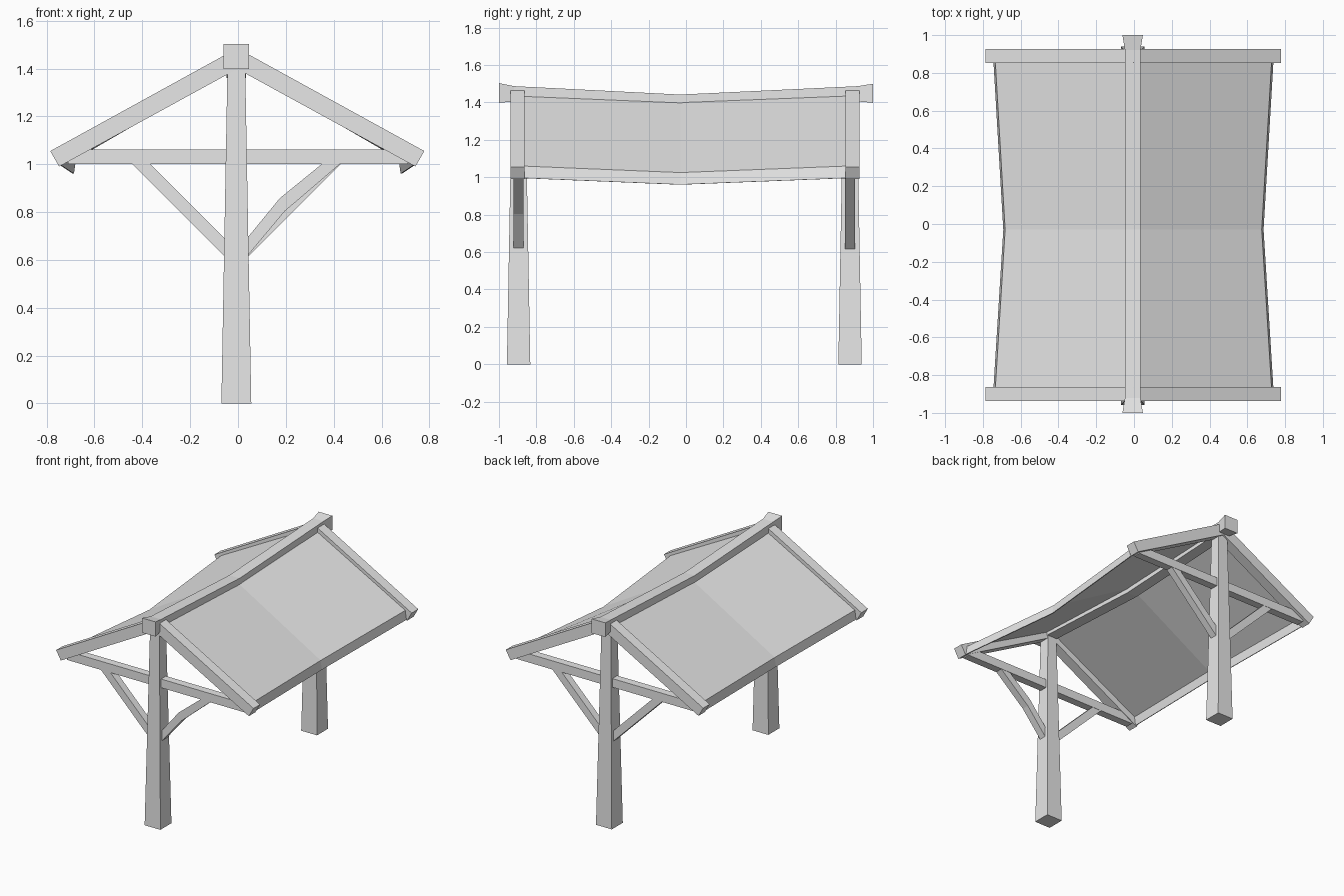
import bpy, bmesh, math
from mathutils import Vector

cube = bpy.data.objects.get("Cube")
if cube:
    bpy.data.objects.remove(cube, do_unlink=True)

grey = bpy.data.materials.new("plain_grey")
grey.use_nodes = True
grey.diffuse_color = (0.8, 0.8, 0.8, 1)
grey.node_tree.nodes["Principled BSDF"].inputs["Base Color"].default_value = (0.8, 0.8, 0.8, 1)

CX = -0.007    # centre line of posts and ridge
SAG_Y = -0.03  # where the roof dips


def loft(name, rings, closed=True):
    """Join equal-length rings of points; closed rings get end caps."""
    bm = bmesh.new()
    rows = [[bm.verts.new(p) for p in ring] for ring in rings]
    n = len(rows[0])
    for a, b in zip(rows, rows[1:]):
        for i in range(n if closed else n - 1):
            j = (i + 1) % n
            bm.faces.new((a[i], a[j], b[j], b[i]))
    if closed:
        bm.faces.new(rows[0][::-1])
        bm.faces.new(rows[-1])
    bmesh.ops.recalc_face_normals(bm, faces=bm.faces)
    mesh = bpy.data.meshes.new(name)
    bm.to_mesh(mesh)
    bm.free()
    mesh.materials.append(grey)
    obj = bpy.data.objects.new(name, mesh)
    bpy.context.collection.objects.link(obj)
    return obj


def slab(name, outline, y, depth):
    """Extrude an x-z outline along y."""
    return loft(name, [[(x, y + s * depth / 2, z) for x, z in outline] for s in (-1, 1)])


def square(x, y, z, h):
    return [(x - h, y - h, z), (x + h, y - h, z), (x + h, y + h, z), (x - h, y + h, z)]


# Gable frames: tapered post, tie beam, rafters and braces
for end, post_y, rafter_y in (("front", -0.895, -0.9), ("back", 0.877, 0.89)):
    loft(end + "_post", [square(CX, post_y, 0, 0.0625), square(CX, post_y, 1.41, 0.037)])
    slab(end + "_tie_beam", [(-0.71, 1.0), (0.71, 1.0), (0.71, 1.062), (-0.71, 1.062)],
         post_y, 0.056)
    for side, s in (("left", 1), ("right", -1)):
        rafter = [(0, 1.485), (0.782, 1.055), (0.745, 0.99), (0, 1.398)]
        slab(f"{end}_{side}_rafter", [(s * x - 0.003, z) for x, z in rafter], rafter_y, 0.074)
        # One brace is bowed, the others are straight
        bow = 0.018 if (end, side) == ("front", "left") else 0
        brace = [(0.02, 0.585), (0.22 - bow, 0.785 + bow), (0.45, 1.015),
                 (0.375, 1.015), (0.2 - bow, 0.84 + bow), (0.02, 0.66)]
        slab(f"{end}_{side}_brace", [(s * x + CX, z) for x, z in brace], post_y, 0.052)

# Sagging ridge beam with flared ends: y, half width, bottom, top
stations = [(-1, 0.054, 1.398, 1.503), (-0.92, 0.041, 1.405, 1.487),
            (SAG_Y, 0.041, 1.36, 1.442),
            (0.92, 0.041, 1.405, 1.487), (1, 0.054, 1.398, 1.5)]
loft("ridge_beam", [[(CX - w, y, lo), (CX + w, y, lo), (CX + w, y, hi), (CX - w, y, hi)]
                    for y, w, lo, hi in stations])

# Roof sheets with a hanging eave lip, lower and narrower in the middle
for side, s in (("left", 1), ("right", -1)):
    rings = []
    for y, inset, drop in ((-0.9, 0, 0), (SAG_Y, 0.054, 0.036), (0.89, 0, 0)):
        profile = [(0, 1.455), (0.733 - inset, 1.061), (0.743 - inset, 0.997)]
        rings.append([(s * x - 0.003, y, z - drop) for x, z in profile])
    sheet = loft(side + "_roof_sheet", rings, closed=False)
    # Face the sheet upwards so its thickness grows inwards
    if sheet.data.polygons[0].normal.z < 0:
        sheet.data.flip_normals()
    thick = sheet.modifiers.new("thickness", 'SOLIDIFY')
    thick.thickness = 0.006
    thick.offset = -1
